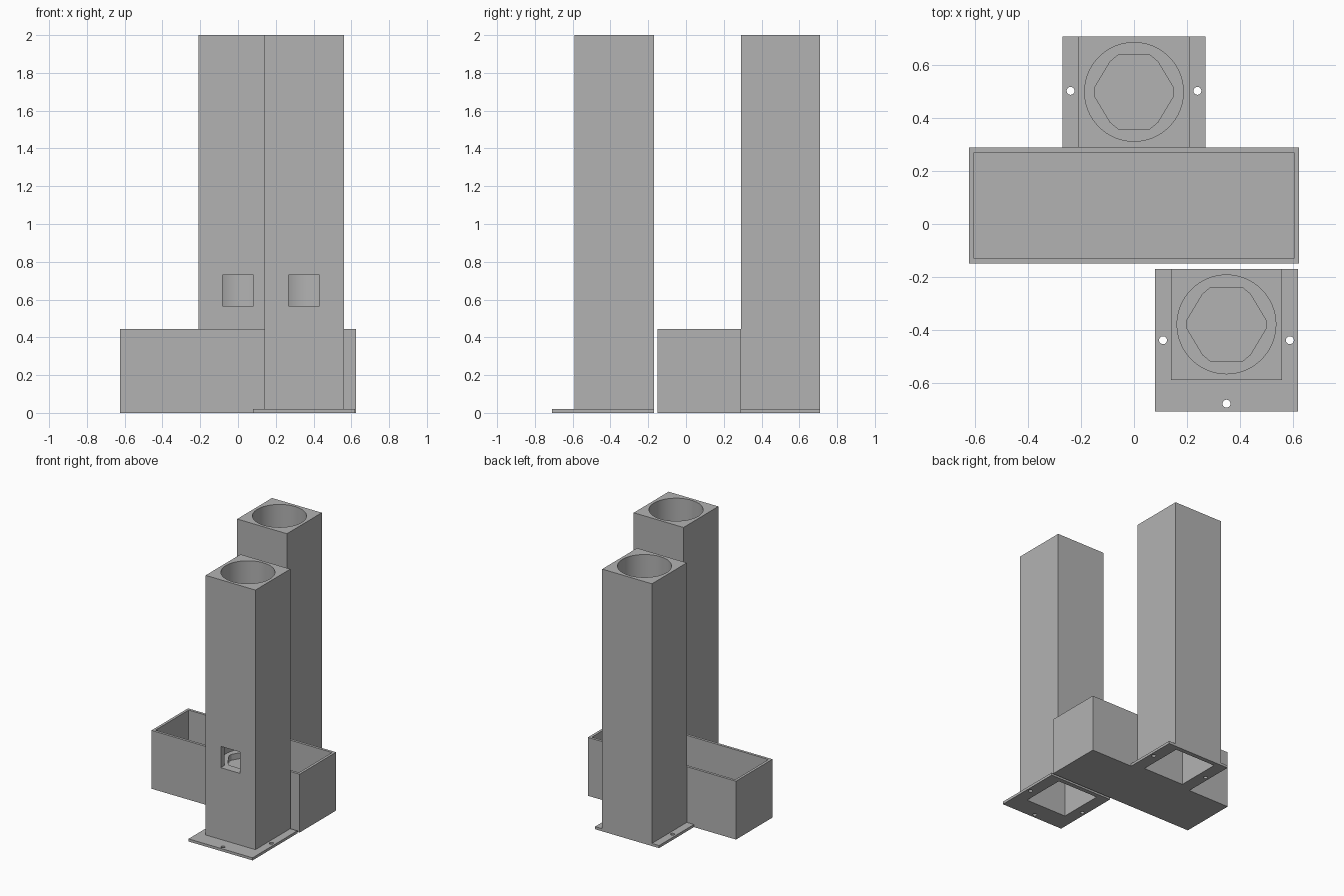
import bpy, bmesh, math

if "Cube" in bpy.data.objects:
    bpy.data.objects.remove(bpy.data.objects["Cube"])

grey = bpy.data.materials.new("plain grey")
grey.diffuse_color = (0.45, 0.45, 0.45, 1)
grey.use_nodes = True
grey.node_tree.nodes["Principled BSDF"].inputs["Base Color"].default_value = grey.diffuse_color


def make(name, bm):
    bmesh.ops.recalc_face_normals(bm, faces=bm.faces)
    me = bpy.data.meshes.new(name)
    bm.to_mesh(me)
    bm.free()
    ob = bpy.data.objects.new(name, me)
    bpy.context.collection.objects.link(ob)
    me.materials.append(grey)
    return ob


def prism(name, outline, z0, z1):
    """Vertical extrusion of a closed outline."""
    bm = bmesh.new()
    f = bm.faces.new([bm.verts.new((x, y, z0)) for x, y in outline])
    r = bmesh.ops.extrude_face_region(bm, geom=[f])
    for v in r["geom"]:
        if isinstance(v, bmesh.types.BMVert):
            v.co.z = z1
    return make(name, bm)


def box(name, x0, x1, y0, y1, z0, z1):
    return prism(name, [(x0, y0), (x1, y0), (x1, y1), (x0, y1)], z0, z1)


def cyl(name, cx, cy, r, z0, z1, n):
    return prism(name, [(cx + r * math.cos(2 * math.pi * i / n),
                         cy + r * math.sin(2 * math.pi * i / n))
                        for i in range(n)], z0, z1)


def cut(ob, cutters):
    """Subtract every cutter, bake the result and remove the cutters."""
    for c in cutters:
        m = ob.modifiers.new("cut", 'BOOLEAN')
        m.operation, m.solver, m.object = 'DIFFERENCE', 'EXACT', c
    bpy.context.view_layer.update()
    dg = bpy.context.evaluated_depsgraph_get()
    me = bpy.data.meshes.new_from_object(ob.evaluated_get(dg))
    ob.modifiers.clear()
    ob.data = me
    for c in cutters:
        bpy.data.objects.remove(c)
    bpy.ops.object.select_all(action='DESELECT')
    ob.select_set(True)
    bpy.context.view_layer.objects.active = ob
    bpy.ops.object.shade_smooth_by_angle(angle=math.radians(25))


def tower(label, cx, cy, plate_y0, plate_y1, holes):
    h, t = 0.21, 0.02
    # square column with round bore, front window, floor pocket and base cavity
    body = box(label + "_tower", cx - h, cx + h, cy - h, cy + h, t, 2.0)
    q = [(0.06, 0.14), (0.09, 0.115), (0.15, 0.015)]
    half = q + [(x, -y) for x, y in reversed(q)]
    pocket = [(cx + x, cy + y) for x, y in half] + \
             [(cx - x, cy + y) for x, y in reversed(half)]
    cut(body, [
        cyl("bore_cutter", cx, cy, 0.187, 0.565, 2.1, 64),
        box("window_cutter", cx - 0.082, cx + 0.082, cy - 0.3, cy - 0.1, 0.567, 0.73),
        prism("pocket_cutter", pocket, 0.52, 0.6),
        box("cavity_cutter", cx - 0.175, cx + 0.175, cy - 0.175, cy + 0.175, -0.1, 0.47),
    ])
    # mounting plate with screw holes
    plate = box(label + "_base_plate", cx - 0.27, cx + 0.27, plate_y0, plate_y1, 0, t)
    cutters = [box("plate_cutter", cx - 0.175, cx + 0.175, cy - 0.175, cy + 0.175, -0.1, 0.1)]
    cutters += [cyl("screw_cutter", cx + x, cy + y, 0.015, -0.1, 0.1, 24) for x, y in holes]
    cut(plate, cutters)


tower("back", 0.0, 0.5, 0.29, 0.71, [(-0.24, 0.004), (0.24, 0.004)])
tower("front", 0.35, -0.38, -0.71, -0.17, [(-0.24, -0.06), (0.24, -0.06), (0, -0.3)])

# open-topped storage bin
bin_ob = box("bin", -0.625, 0.625, -0.15, 0.29, 0, 0.445)
cut(bin_ob, [box("bin_cutter", -0.605, 0.605, -0.13, 0.27, 0.02, 0.6)])
